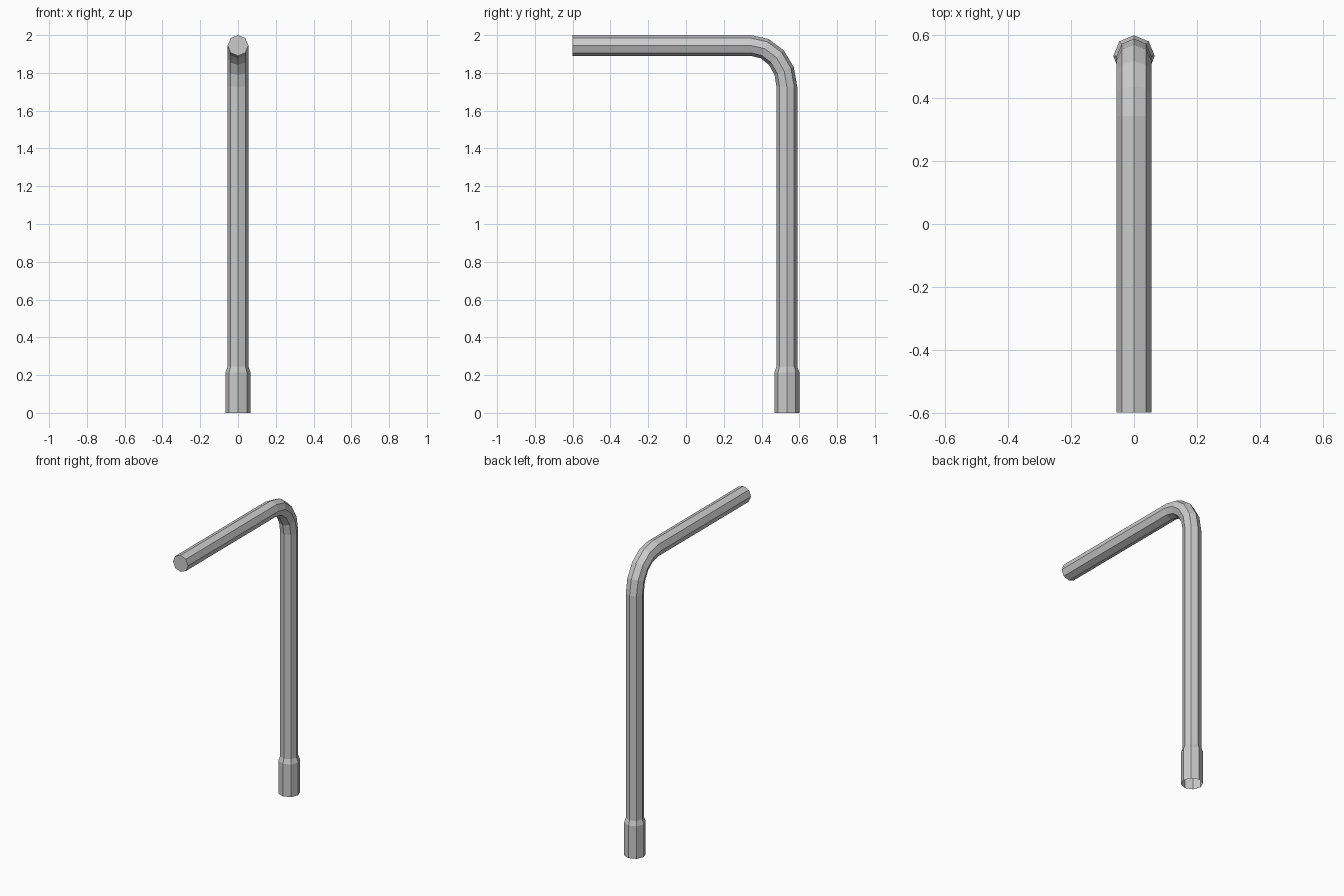
import bpy, bmesh
from math import sin, cos, pi

if "Cube" in bpy.data.objects:
    bpy.data.objects.remove(bpy.data.objects["Cube"])

SIDES = 8
Y0 = 0.534            # centre of the upright
Z1 = 1.945            # centre of the handle
R, R_SOCKET = 0.055, 0.066
BEND_Y, BEND_Z = 0.19, 0.218

# Stations along the bar: y, z, tilt of the ring, radius
stations = [
    (Y0, 0.0, 0, R_SOCKET),       # open socket mouth
    (Y0, 0.215, 0, R_SOCKET),
    (Y0, 0.245, 0, R),            # taper into the shaft
]
# Four-step bend from the upright to the handle
for i in range(5):
    a = i / 4 * pi / 2
    stations.append((Y0 - BEND_Y * (1 - cos(a)), Z1 - BEND_Z * (1 - sin(a)), a, R))
stations.append((-0.6, Z1, pi / 2, R))  # handle end

# Sweep an octagon through the stations
bm = bmesh.new()
rings = []
for y, z, tilt, r in stations:
    ring = []
    for k in range(SIDES):
        t = 2 * pi * k / SIDES
        out = r * sin(t)
        ring.append(bm.verts.new((r * cos(t), y + out * cos(tilt), z + out * sin(tilt))))
    rings.append(ring)
for lower, upper in zip(rings, rings[1:]):
    for k in range(SIDES):
        n = (k + 1) % SIDES
        bm.faces.new((lower[k], lower[n], upper[n], upper[k]))
bm.faces.new(rings[-1])  # cap only the handle end; the socket stays hollow

mesh = bpy.data.meshes.new("wrench_bar")
bm.to_mesh(mesh)
bm.free()
bar = bpy.data.objects.new("wrench_bar", mesh)
bpy.context.collection.objects.link(bar)
